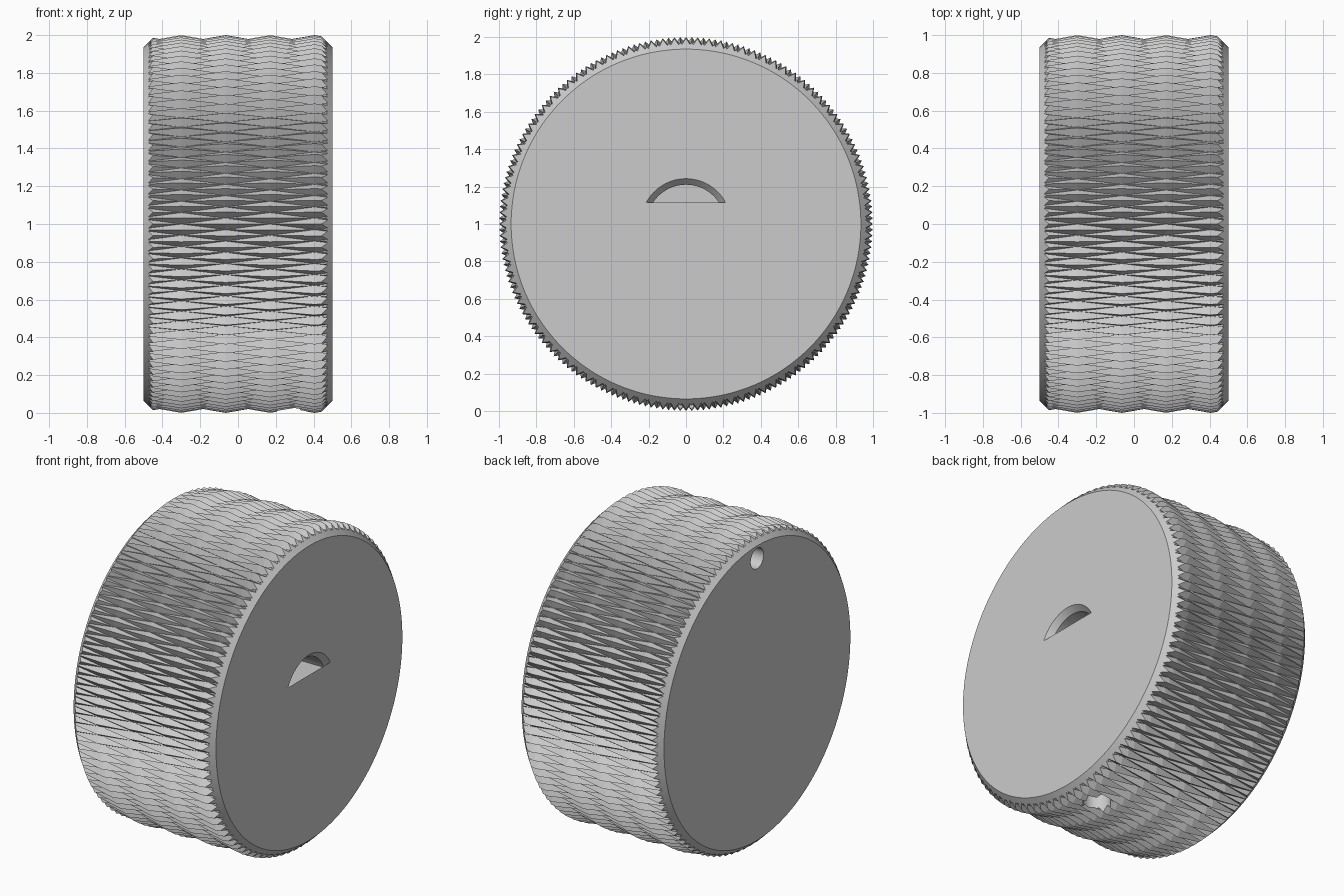
import bpy, bmesh
from math import pi, sin, cos, asin

if "Cube" in bpy.data.objects:
    bpy.data.objects.remove(bpy.data.objects["Cube"], do_unlink=True)

TEETH, DEPTH, ROW = 100, 0.04, 0.235   # knurl count, groove depth, row spacing
AXIS_Z = 1.0

grey = bpy.data.materials.new("light grey")
grey.use_nodes = True
grey.diffuse_color = (0.6, 0.6, 0.6, 1)
grey.node_tree.nodes["Principled BSDF"].inputs["Base Color"].default_value = (0.6, 0.6, 0.6, 1)


def loft(name, rings, diamonds=False):
    """Closed solid skinned over equal-length rings, optionally split into diamonds."""
    bm = bmesh.new()
    loops = [[bm.verts.new(p) for p in ring] for ring in rings]
    n = len(loops[0])
    for k, (a, b) in enumerate(zip(loops, loops[1:])):
        for i in range(n):
            j = (i + 1) % n
            if not diamonds:
                bm.faces.new((a[i], a[j], b[j], b[i]))
            elif (i + k) % 2:      # a[i] and b[j] lie in the groove
                bm.faces.new((a[i], a[j], b[j]))
                bm.faces.new((a[i], b[j], b[i]))
            else:                  # a[j] and b[i] lie in the groove
                bm.faces.new((a[i], a[j], b[i]))
                bm.faces.new((a[j], b[j], b[i]))
    bm.faces.new(loops[0])
    bm.faces.new(loops[-1])
    bmesh.ops.recalc_face_normals(bm, faces=bm.faces)
    mesh = bpy.data.meshes.new(name)
    bm.to_mesh(mesh)
    bm.free()
    mesh.materials.append(grey)
    obj = bpy.data.objects.new(name, mesh)
    bpy.context.collection.objects.link(obj)
    return obj


def circle_x(x, r, z=AXIS_Z, n=180):
    """Circle around an axis parallel to x."""
    return [(x, r * cos(2 * pi * i / n), z + r * sin(2 * pi * i / n)) for i in range(n)]


def knurl_ring(k):
    """Ring alternating between diamond tips and groove crossings."""
    n = 2 * TEETH
    ring = []
    for i in range(n):
        r = 1 - DEPTH * ((i + k) % 2)
        a = 2 * pi * i / n
        ring.append((-0.535 + ROW * k, r * cos(a), AXIS_Z + r * sin(a)))
    return ring


def d_ring(x, r, flat, n=64):
    """D outline: a circle of radius r cut off below by a flat."""
    start = -asin(flat / r)
    sweep = pi + 2 * start
    return [(x, r * cos(sweep * i / n - start), AXIS_Z + r * sin(sweep * i / n - start))
            for i in range(n + 1)]


def combine(target, tool, operation):
    mod = target.modifiers.new(tool.name, "BOOLEAN")
    mod.object, mod.operation, mod.solver = tool, operation, "EXACT"
    bpy.context.view_layer.objects.active = target
    bpy.ops.object.modifier_apply(modifier=mod.name)
    bpy.data.objects.remove(tool, do_unlink=True)


# Knurled body, trimmed by a bevelled envelope
knob = loft("knurled_knob", [knurl_ring(k) for k in range(6)], diamonds=True)
envelope = loft("envelope", [circle_x(x, r) for x, r in
                             ((-0.5, 0.935), (-0.385, 1.05), (0.385, 1.05), (0.5, 0.935))])
combine(knob, envelope, "INTERSECT")

# Blind D-shaped shaft bore with a bevelled mouth
bore = loft("shaft_bore", [d_ring(x, r, f) for x, r, f in
                           ((-0.25, 0.21, 0.08), (0.465, 0.21, 0.08), (0.53, 0.27, 0.145))])
combine(knob, bore, "DIFFERENCE")

# Set screw hole from the rim up into the bore
screw = loft("screw_hole", [[(0.28 + 0.08 * cos(2 * pi * i / 64), 0.08 * sin(2 * pi * i / 64), z)
                             for i in range(64)] for z in (-0.1, 1.0)])
combine(knob, screw, "DIFFERENCE")

# Round pointer dimple near the edge of the closed face
dimple = loft("pointer_dimple", [circle_x(x, 0.065, AXIS_Z + 0.855, 64) for x in (-0.55, -0.4)])
combine(knob, dimple, "DIFFERENCE")

# Smooth bores and bevels, crisp diamonds
bpy.ops.object.select_all(action="DESELECT")
knob.select_set(True)
bpy.context.view_layer.objects.active = knob
bpy.ops.object.shade_smooth_by_angle(angle=8 * pi / 180)
